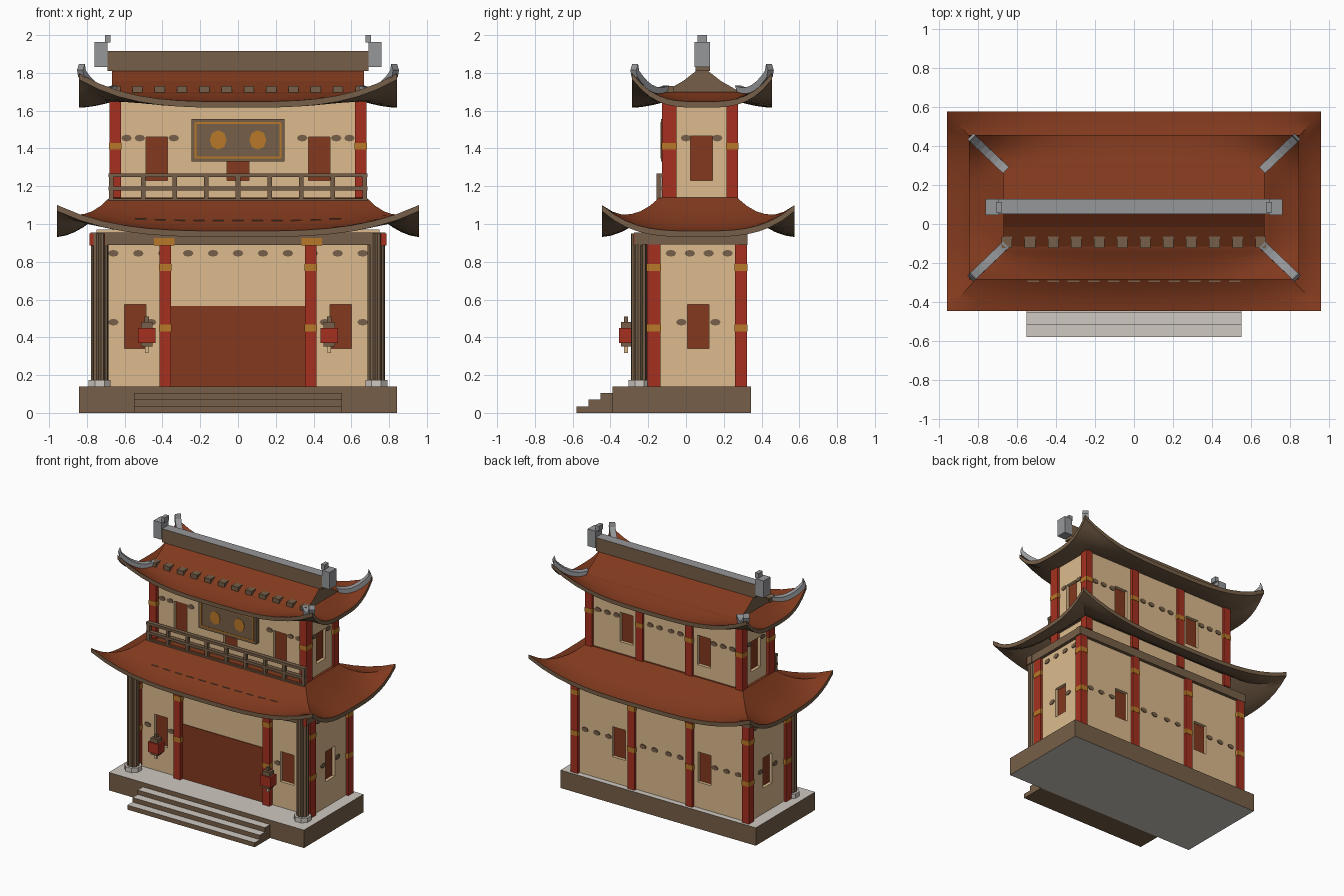
import bpy, bmesh, math
from mathutils import Vector, Matrix

if "Cube" in bpy.data.objects:
    bpy.data.objects.remove(bpy.data.objects["Cube"])


def material(name, rgb):
    m = bpy.data.materials.new(name)
    m.diffuse_color = [((c / 255 + 0.055) / 1.055) ** 2.4 for c in rgb] + [1]
    m.use_nodes = True
    m.node_tree.nodes["Principled BSDF"].inputs["Base Color"].default_value = m.diffuse_color
    return m


CREAM = material("cream_plaster", (220, 187, 141))
BROWN = material("brown_timber", (118, 95, 72))
ROOF = material("roof_tile", (128, 57, 29))
RED = material("red_paint", (165, 48, 31))
DOOR = material("dark_red_panel", (130, 56, 30))
GOLD = material("gold_paint", (184, 120, 40))
GREY = material("grey_stone", (150, 151, 154))
PALE = material("pale_stone", (207, 200, 193))


def finish(name, bm, mats, smooth=False):
    bmesh.ops.recalc_face_normals(bm, faces=bm.faces)
    me = bpy.data.meshes.new(name)
    bm.to_mesh(me)
    bm.free()
    for m in mats:
        me.materials.append(m)
    ob = bpy.data.objects.new(name, me)
    bpy.context.collection.objects.link(ob)
    if smooth:
        bpy.ops.object.select_all(action='DESELECT')
        ob.select_set(True)
        bpy.context.view_layer.objects.active = ob
        bpy.ops.object.shade_smooth_by_angle(angle=math.radians(35))
    return ob


def boxes(name, mat, items, top=None, bottom=None):
    """Boxes given as (x0, x1, y0, y1, z0, z1); tops and bottoms may differ in colour."""
    bm = bmesh.new()
    for x0, x1, y0, y1, z0, z1 in items:
        mx = Matrix.Translation(((x0 + x1) / 2, (y0 + y1) / 2, (z0 + z1) / 2)) @ \
            Matrix.Diagonal((x1 - x0, y1 - y0, z1 - z0, 1))
        bmesh.ops.create_cube(bm, size=1, matrix=mx)
    bm.normal_update()
    for f in bm.faces:
        f.material_index = 1 if f.normal.z > 0.9 else 2 if f.normal.z < -0.9 else 0
    return finish(name, bm, [mat, top or mat, bottom or mat])


def posts(name, mat, items, sides, flute=1):
    """Upright prisms given as (x, y, radius, z0, z1); flute draws in every other corner."""
    bm = bmesh.new()
    for x, y, r, z0, z1 in items:
        rings = []
        for z in (z0, z1):
            ring = []
            for i in range(sides):
                a, q = 2 * math.pi * (i + .5) / sides, r * (flute if i % 2 else 1)
                ring.append(bm.verts.new((x + q * math.cos(a), y + q * math.sin(a), z)))
            rings.append(ring)
            bm.faces.new(ring)
        for i in range(sides):
            j = (i + 1) % sides
            bm.faces.new((rings[0][i], rings[0][j], rings[1][j], rings[1][i]))
    return finish(name, bm, [mat])


def spots(name, mat, items, w=0.028, h=0.018):
    """Thin painted ovals given as (x, y, z, axis the oval faces along)."""
    bm = bmesh.new()
    for x, y, z, axis in items:
        mx = Matrix.Translation((x, y, z))
        if axis == 'x':
            mx = mx @ Matrix.Rotation(math.pi / 2, 4, 'Z')
        mx = mx @ Matrix.Diagonal((w, 1, h, 1)) @ Matrix.Rotation(math.pi / 2, 4, 'X')
        bmesh.ops.create_cone(bm, cap_ends=True, segments=8, radius1=1, radius2=1,
                              depth=0.008, matrix=mx)
    return finish(name, bm, [mat])


def eave_point(r, a, b, t):
    """Point on a swept roof: a, b run round the rectangle, t runs from eave to top."""
    x = a * (r['ox'] + (r['ix'] - r['ox']) * t)
    y = r['cy'] + b * (r['oy'] + (r['iy'] - r['oy']) * t)
    z = r['ze'] + (r['zt'] - r['ze']) * t ** 1.7 + r['lift'] * (1 - t) ** 2 * abs(a * b) ** 3.3
    return Vector((x, y, z))


def swept_roof(name, r, under):
    n = 16
    s = [-1 + 2 * i / n for i in range(n)]
    ring = [(u, -1) for u in s] + [(1, u) for u in s] + [(-u, 1) for u in s] + [(-1, -u) for u in s]
    steps = [i / 6 for i in range(7)]
    rows = [[eave_point(r, a, b, t) for a, b in ring] for t in reversed(steps)]
    lower = dict(r, **under, ze=r['ze'] - 0.032)
    rows += [[eave_point(lower, a, b, t) for a, b in ring] for t in steps]
    bm = bmesh.new()
    vs = [[bm.verts.new(p) for p in row] for row in rows]
    for k in range(len(vs) - 1):
        for i in range(len(ring)):
            j = (i + 1) % len(ring)
            f = bm.faces.new((vs[k][i], vs[k][j], vs[k + 1][j], vs[k + 1][i]))
            f.material_index = 0 if k < 6 else 1
    bm.faces.new(vs[0])
    bm.faces.new(vs[-1]).material_index = 1
    return finish(name, bm, [ROOF, BROWN], True)


def both(*vals):
    return [s * v for v in vals for s in (-1, 1)]


# Stone platform and steps
boxes("platform", BROWN, [(-.843, .843, -.39, .343, 0, .14)], PALE, PALE)
boxes("front_steps", BROWN, [(-.55, .55, -.39 - .063 * (3 - i), -.39 - .063 * (2 - i), 0, .035 * (i + 1))
                             for i in range(3)], PALE)

# Walls of both storeys
walls = [boxes("lower_walls", CREAM, [(-.75, .75, -.17, .30, .14, .97)]),
         boxes("upper_walls", CREAM, [(-.66, .66, -.095, .255, .98, 1.67)])]

# Square red columns with gold bands: (x, y0, y1)
low = [(x, -.206, -.135) for x in both(.74, .385)] + [(x, .26, .323) for x in both(.74, .25)]
upp = [(x, -.127, -.05) for x in both(.65)] + [(x, .215, .275) for x in both(.65, .215)]
boxes("lower_columns", RED, [(x - .03, x + .03, a, b, .14, .95) for x, a, b in low])
boxes("upper_columns", RED, [(x - .03, x + .03, a, b, 1.0, 1.67) for x, a, b in upp])
boxes("column_bands", GOLD,
      [(x - .032, x + .032, a - .002, b + .002, z - .019, z + .019) for x, a, b in low for z in (.45, .77)] +
      [(x - .032, x + .032, a - .002, b + .002, 1.395, 1.43) for x, a, b in upp])

# Door, and windows as (facing axis, side, centre along wall, wall plane, z0, z1)
boxes("door", DOOR, [(-.36, .36, -.175, -.168, .14, .565)])
win = [('y', -1, x, -.17, .34, .575) for x in both(.545)]
win += [('y', 1, x, .30, .34, .575) for x in both(.37)]
win += [('x', s, .066, s * .75, .34, .575) for s in (-1, 1)]
win += [('y', -1, x, -.095, 1.23, 1.46) for x in (-.43, 0, .43)]
win += [('y', 1, x, .255, 1.23, 1.46) for x in both(.335)]
win += [('x', s, .082, s * .66, 1.23, 1.465) for s in (-1, 1)]


def opening(axis, side, c, plane, z0, z1, inner, outer):
    """Box round a window from inner depth to outer height, measured from the wall plane."""
    p, q = sorted((plane - side * inner, plane + side * outer))
    run = (c - .057, c + .057)
    return (*run, p, q, z0, z1) if axis == 'y' else (p, q, *run, z0, z1)


cutter = boxes("window_cutter", CREAM, [opening(*w, .027, .02) for w in win])
for wall in walls:
    bpy.context.view_layer.objects.active = wall
    mod = wall.modifiers.new("openings", 'BOOLEAN')
    mod.operation = 'DIFFERENCE'
    mod.solver = 'EXACT'
    mod.object = cutter
    bpy.ops.object.modifier_apply(modifier=mod.name)
bpy.data.objects.remove(cutter)
boxes("windows", DOOR, [opening(*w, .03, -.024) for w in win])

# Painted ovals along the walls
dots = [(-.66 + .132 * i, -.172, .845, 'y') for i in range(11)]
dots += [(x, -.172, .48, 'y') for x in both(.46, .66)]
dots += [(x, .302, .49, 'y') for x in both(.06, .16, .46, .56, .66)]
dots += [(x, y, .845, 'x') for x in both(.752) for y in (-.08, .02, .12, .22)]
dots += [(x, y, .48, 'x') for x in both(.752) for y in (-.025, .155)]
dots += [(x, -.097, 1.455, 'y') for x in both(.34, .52, .59)]
dots += [(x, .257, 1.43, 'y') for x in both(.05, .13, .42, .5, .58)]
dots += [(x, y, 1.455, 'x') for x in both(.662) for y in (0, .165)]
spots("wall_ovals", BROWN, dots)

# Fluted porch pillars on pale pads, and the beams they carry
posts("porch_pillars", BROWN, [(x, -.247, .046, .17, .95) for x in both(.732)], 20, .84)
posts("pillar_pads", PALE, [(x, -.247, .063, .14, .175) for x in both(.732)], 8)
boxes("eave_beams", BROWN, [(-.78, .78, -.275, -.225, .89, .955), (-.78, .78, .275, .325, .89, .955)] +
      [(x - .025, x + .025, -.27, .32, .891, .954) for x in both(.75)])
boxes("beam_ends", RED, [(x - .04, x + .04, -.279, -.272, .885, .95) for x in both(.745)])
boxes("beam_brackets", GOLD, [(x - .055, x + .055, -.279, -.2, .885, .925) for x in both(.39)])

# Roofs with upturned corners
LOW = dict(ox=.957, oy=.51, ix=.68, iy=.205, cy=.065, ze=.963, zt=1.14, lift=.137)
UPP = dict(ox=.843, oy=.37, ix=.665, iy=.2, cy=.085, ze=1.648, zt=1.70, lift=.15)
swept_roof("lower_roof", LOW, dict(zt=1.10))
swept_roof("upper_roof_skirt", UPP, dict(ix=.64, iy=.17, zt=1.655))

# Gabled top of the upper roof, timber on the two ends
bm = bmesh.new()
prof = [(-.2, 1.70), (-.1, 1.757), (0, 1.835), (.1, 1.757), (.2, 1.70)]
ends = [[bm.verts.new((x, .085 + y, z)) for y, z in prof] for x in (-.667, .667)]
for i in range(4):
    bm.faces.new((ends[0][i], ends[0][i + 1], ends[1][i + 1], ends[1][i]))
for e in ends:
    bm.faces.new(e).material_index = 1
finish("upper_roof_gable", bm, [ROOF, BROWN])

# Ridge beam and its end ornaments
boxes("ridge_beam", BROWN, [(-.69, .69, .05, .128, 1.81, 1.915)], GREY)
boxes("ridge_ornaments", GREY, [(x - .034, x + .034, .045, .128, 1.83, 1.963) for x in both(.726)] +
      [(x - .015, x + .015, .06, .112, 1.96, 2.0) for x in both(.69)])

# Hip ridges curling up at the corners
bm = bmesh.new()
for sx in (-1, 1):
    for sy in (-1, 1):
        path = [eave_point(UPP, sx, sy, 1 - i / 7 * .93) for i in range(8)]
        path.append(path[-1] + Vector((sx * .006, sy * .006, .036)))
        side = Vector((-sy, sx, 0)).normalized() * .022
        prev = None
        for p in path:
            up = Vector((-sx * .01, -sy * .01, .033))
            cur = [bm.verts.new(q) for q in (p - side, p + side, p + side + up, p - side + up)]
            if prev:
                for i in range(4):
                    bm.faces.new((prev[i], prev[(i + 1) % 4], cur[(i + 1) % 4], cur[i]))
            else:
                bm.faces.new(cur)
            prev = cur
        bm.faces.new(prev)
finish("hip_ridges", bm, [GREY])

# Small tile blocks and dark slots on the front slopes
boxes("tile_blocks", BROWN, [(x - .027, x + .027, -.122, -.065, 1.695, 1.73)
                             for x in (-.65 + .118 * i for i in range(12))])
slots = [eave_point(LOW, -.63 + .126 * i, -1, .5) for i in range(11)]
boxes("roof_slots", BROWN, [(p.x - .03, p.x + .03, p.y - .003, p.y + .003, p.z - .004, p.z + .003)
                            for p in slots])

# Balcony railing
boxes("balcony_rails", BROWN, [(-.685, .685, -.157, -.125, z - .01, z + .01) for z in (1.125, 1.188, 1.258)])
boxes("balcony_posts", BROWN, [(x - .012, x + .012, -.155, -.13, 1.09, 1.265)
                               for x in (-.67 + .1675 * i for i in range(9))])

# Name board with gold border and two plain gold medallions
boxes("sign_board", BROWN, [(-.247, .247, -.132, -.09, 1.33, 1.557)])
boxes("sign_border", GOLD, [(-.228, .228, -.135, -.131, z - .005, z + .005) for z in (1.352, 1.535)] +
      [(x - .005, x + .005, -.135, -.131, 1.352, 1.535) for x in both(.224)])
spots("sign_medallions", GOLD, [(x, -.131, 1.445, 'y') for x in both(.105)], .045, .052)

# Hanging lanterns: square red bodies, timber caps, pale tassels
L = both(.483)
boxes("lantern_bodies", RED, [(x - .046, x + .046, -.355, -.28, .37, .45) for x in L])
boxes("lantern_caps", BROWN, [(x - .03, x + .03, -.345, -.29, a, b)
                              for x in L for a, b in ((.352, .37), (.45, .482))] +
      [(x - .011, x + .011, -.329, -.306, .482, .51) for x in L])
boxes("lantern_tassels", CREAM, [(x - .009, x + .009, -.327, -.308, .318, .352) for x in L])
